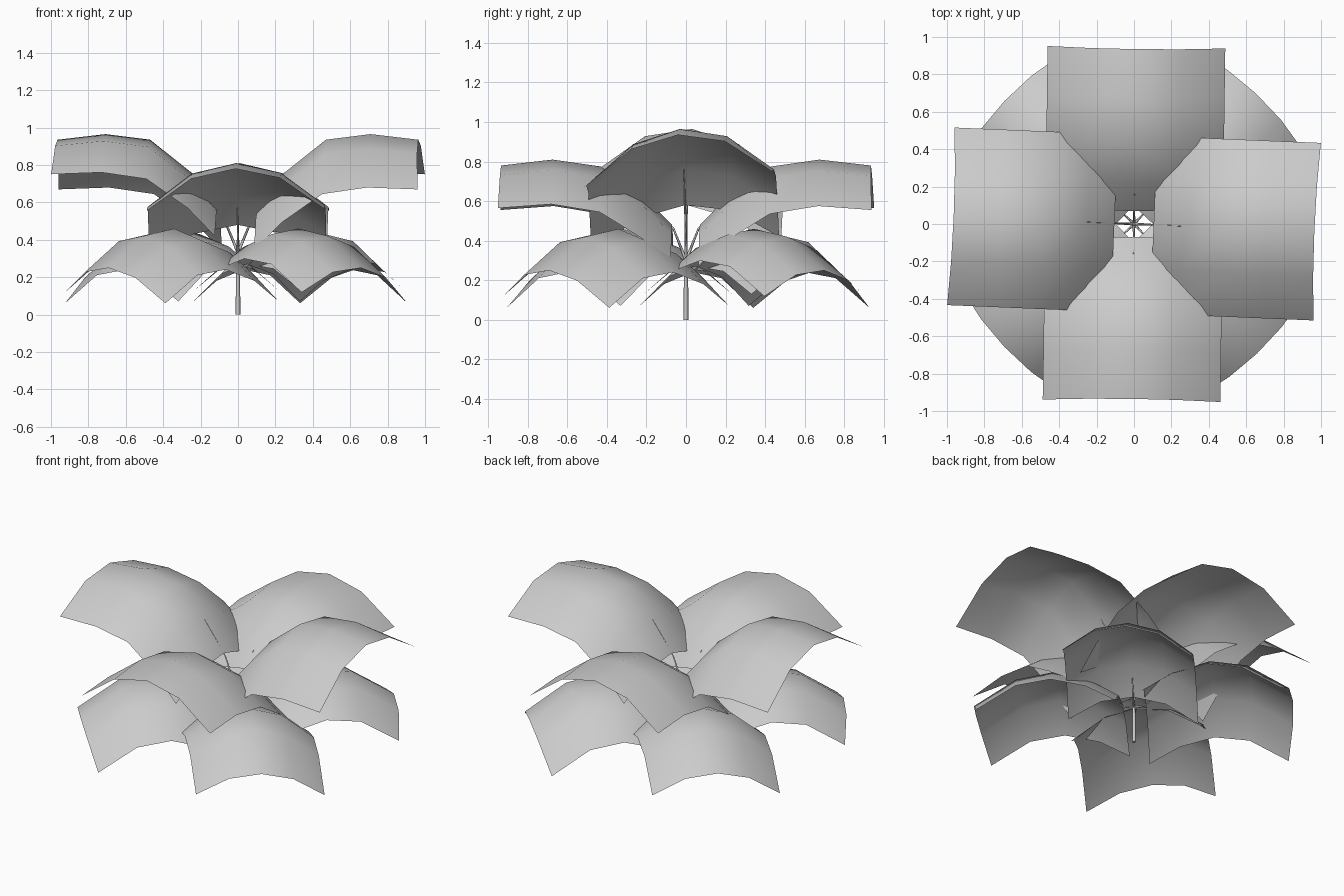
import bpy, bmesh, math
from mathutils import Vector, Matrix

if "Cube" in bpy.data.objects:
    bpy.data.objects.remove(bpy.data.objects["Cube"])


def leaf(name, rows, yaw, roll, half):
    """Arched rectangular leaf; rows: (distance out, ridge height, edge drop, edge shift)"""
    bm = bmesh.new()
    rot = Matrix.Rotation(math.radians(yaw), 3, 'Z')
    grid = []
    for u, z, drop, shift in rows:
        line = []
        for t in (-1, -0.5, 0, 0.5, 1):
            bend = abs(t) ** 2.1
            co = Vector((u + shift * bend, t * half,
                         z - drop * bend + roll * t * half))
            line.append(bm.verts.new(rot @ co))
        grid.append(line)
    for a, b in zip(grid, grid[1:]):
        for i in range(4):
            bm.faces.new((a[i], b[i], b[i + 1], a[i + 1]))
    me = bpy.data.meshes.new(name)
    bm.to_mesh(me)
    bm.free()
    for p in me.polygons:
        p.use_smooth = True
    ob = bpy.data.objects.new(name, me)
    bpy.context.collection.objects.link(ob)


def stalk(name, points, radii):
    cu = bpy.data.curves.new(name, 'CURVE')
    cu.dimensions = '3D'
    cu.bevel_depth = 1.0
    cu.bevel_resolution = 0
    cu.use_fill_caps = True
    sp = cu.splines.new('POLY')
    sp.points.add(len(points) - 1)
    for p, co, r in zip(sp.points, points, radii):
        p.co = (*co, 1)
        p.radius = r
    ob = bpy.data.objects.new(name, cu)
    bpy.context.collection.objects.link(ob)


# leaf shapes for the three tiers
upper = [(.105, .58, .20, 0), (.25, .76, .23, 0), (.47, .935, .25, 0),
         (.71, .965, .245, 0), (.965, .935, .225, .015)]
middle = [(.07, .48, .20, 0), (.22, .63, .22, 0), (.43, .775, .235, 0),
          (.675, .81, .23, 0), (.935, .78, .22, .01)]
lower = [(.07, .27, .17, 0), (.25, .39, .18, 0), (.47, .46, .19, -.01),
         (.70, .42, .18, -.03), (.955, .25, .16, -.05)]

# main stem
stalk("stem", [(0, 0, 0), (0, 0, .2), (0, 0, .36)], [.013, .011, .008])


def add_tier(tier, rows, yaws, roll, half, base_z, reach):
    for n, yaw in enumerate(yaws):
        leaf(f"{tier}_leaf_{n + 1}", rows, yaw, roll, half)
        # leaf stalk running from the stem to the underside of the ridge
        a = math.radians(yaw)
        c, s = math.cos(a), math.sin(a)
        (u0, z0), (u1, z1) = rows[0][:2], rows[1][:2]
        u1, z1 = u0 + (u1 - u0) * reach, z0 + (z1 - z0) * reach
        pts = [(0, 0, base_z), (u0 * .9 * c, u0 * .9 * s, z0 - .02),
               (u1 * c, u1 * s, z1)]
        stalk(f"{tier}_stalk_{n + 1}", pts, [.008, .005, .002])


add_tier("upper", upper, (-2.4, 177.6), .085, .475, .33, 1)
add_tier("middle", middle, (89.2, 269.2), .01, .475, .30, .6)
add_tier("lower", lower, (47, 136.5, 223.5, 313.5), -.075, .39, .24, .6)
